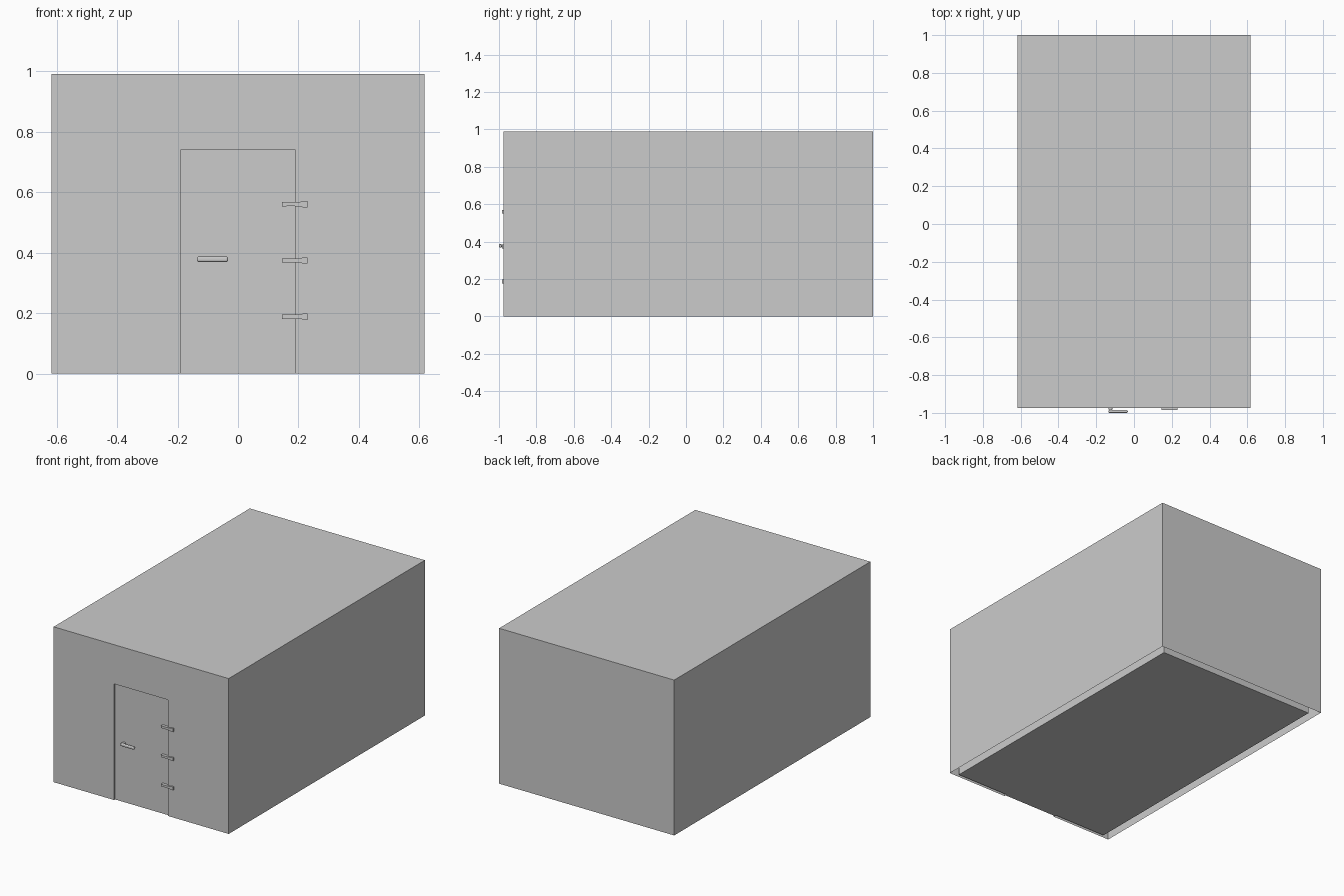
import bpy, bmesh
from mathutils import Vector

if "Cube" in bpy.data.objects:
    bpy.data.objects.remove(bpy.data.objects["Cube"])

W, FRONT, BACK, H = 0.617, -0.975, 1.0, 0.99
DW, DH, RECESS = 0.19, 0.74, 0.01


def make(name, bm):
    bmesh.ops.recalc_face_normals(bm, faces=bm.faces)
    me = bpy.data.meshes.new(name)
    bm.to_mesh(me)
    bm.free()
    ob = bpy.data.objects.new(name, me)
    bpy.context.collection.objects.link(ob)
    return ob


def box(name, lo, hi):
    bm = bmesh.new()
    bmesh.ops.create_cube(bm, size=1)
    for v in bm.verts:
        v.co = Vector([(lo[i] + hi[i]) / 2 + v.co[i] * (hi[i] - lo[i]) for i in range(3)])
    return make(name, bm)


def prism(name, profile, y0, y1):
    # outline in the xz plane, extruded along y
    bm = bmesh.new()
    f = bm.faces.new([bm.verts.new((x, y0, z)) for x, z in profile])
    r = bmesh.ops.extrude_face_region(bm, geom=[f])
    verts = [g for g in r["geom"] if isinstance(g, bmesh.types.BMVert)]
    bmesh.ops.translate(bm, verts=verts, vec=(0, y1 - y0, 0))
    return make(name, bm)


# outer shell, open underneath, with a doorway cut in the front outline
bm = bmesh.new()
outline = [(-W, 0), (-W, H), (W, H), (W, 0), (DW, 0), (DW, DH), (-DW, DH), (-DW, 0)]
front = [bm.verts.new((x, FRONT, z)) for x, z in outline]
back = [bm.verts.new((x, BACK, z)) for x, z in outline[:4]]
bm.faces.new(front)
bm.faces.new(back)
for i in range(3):
    bm.faces.new((front[i], front[i + 1], back[i + 1], back[i]))
# shallow door jambs
jamb = [bm.verts.new((x, FRONT + RECESS, z)) for x, z in outline[4:]]
for i in range(3):
    bm.faces.new((front[4 + i], front[5 + i], jamb[i + 1], jamb[i]))
make("outer_walls", bm)

# inner room with the floor, set in from the shell
box("inner_room", (-W + 0.054, FRONT + 0.02, 0), (W - 0.054, BACK - 0.05, H - 0.05))

# door panel
box("door", (-DW, FRONT + RECESS, 0), (DW, FRONT + 0.025, DH))

# three tapered hinges
half = [(0.145, 0.007), (0.185, 0.0065), (0.212, 0.0085), (0.213, 0.0105), (0.23, 0.0105)]
for i, z in enumerate((0.188, 0.374, 0.56)):
    prof = [(x, z + h) for x, h in half] + [(x, z - h) for x, h in reversed(half)]
    prism(f"hinge_{i + 1}", prof, FRONT - 0.009, FRONT + RECESS)

# lever handle: stem and rounded bar
hz = 0.378
bar = box("handle_lever", (-0.136, -1.0, hz - 0.009), (-0.033, -0.985, hz + 0.009))
stem = box("handle_stem", (-0.134, -0.988, hz - 0.008), (-0.115, FRONT + RECESS, hz + 0.008))
for ob in (bar, stem):
    m = ob.modifiers.new("round", "BEVEL")
    m.width, m.segments = 0.006, 3
